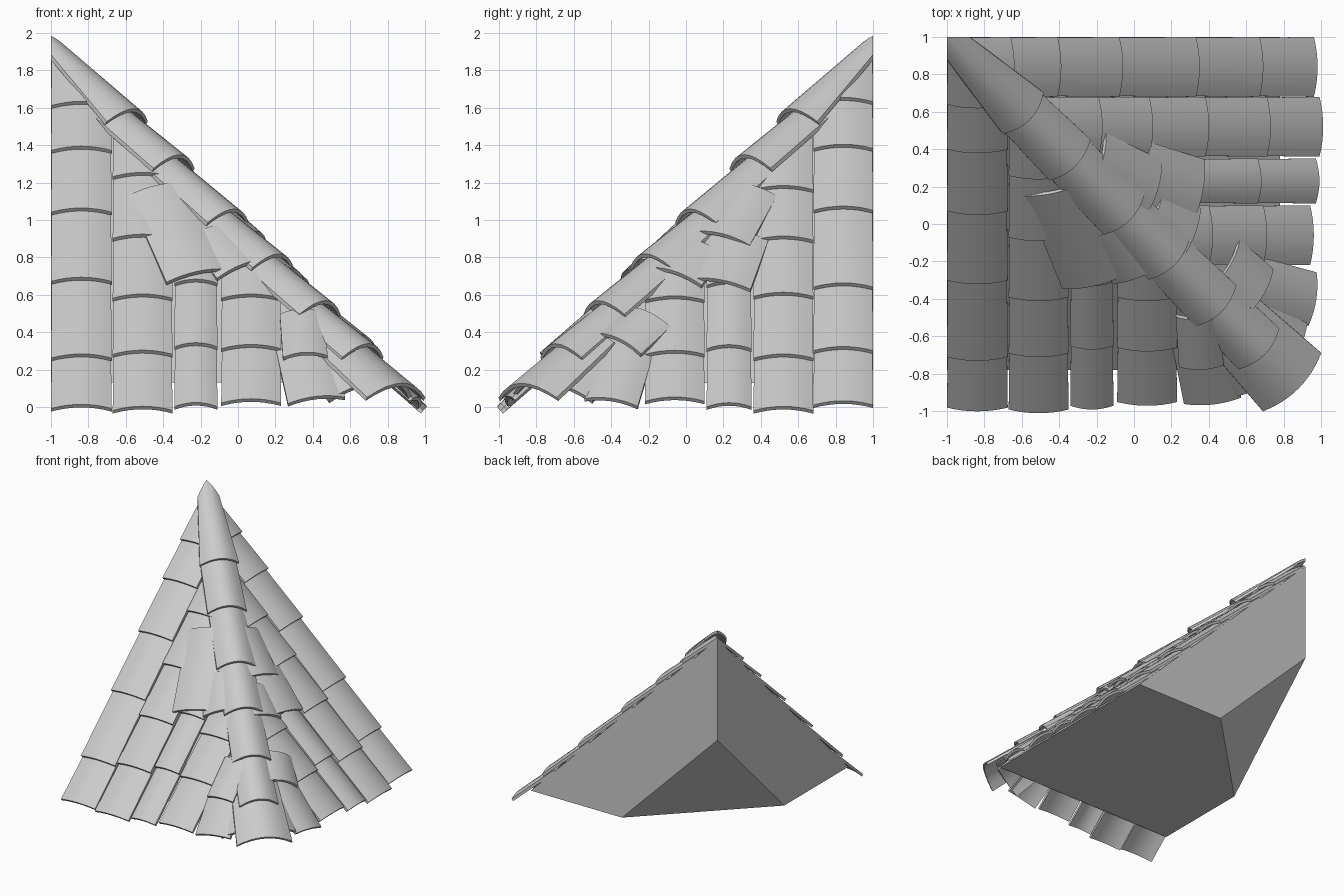
import bpy, bmesh
from mathutils import Vector as V

if "Cube" in bpy.data.objects:
    bpy.data.objects.remove(bpy.data.objects["Cube"])

C = 0.91            # roof planes: x + z = C (right side), -y + z = C (front side)
R2, R6 = 2 ** .5, 6 ** .5
THICK, SEG = 0.022, 8


def finish(name, bm):
    bmesh.ops.recalc_face_normals(bm, faces=bm.faces)
    me = bpy.data.meshes.new(name)
    bm.to_mesh(me)
    bm.free()
    ob = bpy.data.objects.new(name, me)
    bpy.context.collection.objects.link(ob)
    return ob


def tile(name, p0, p1, n, w0, w1, r0, r1, cuts):
    """Arched tile from p0 (upper end) to p1 (lower end); w widths, r arch rises."""
    across = (p1 - p0).cross(n).normalized()
    up = across.cross(p1 - p0).normalized()
    bm = bmesh.new()
    rings = []
    for p, w, r in ((p0, w0, r0), (p1, w1, r1)):
        ks = [2 * i / SEG - 1 for i in range(SEG + 1)]
        top = [p + across * k * w / 2 + up * r * (1 - k * k) for k in ks]
        low = [q - up * THICK for q in reversed(top)]
        rings.append([bm.verts.new(q) for q in top + low])
    a, b = rings
    m = len(a)
    for i in range(m):
        j = (i + 1) % m
        bm.faces.new((a[i], a[j], b[j], b[i]))
    for ring in rings:
        for i in range(SEG):
            bm.faces.new((ring[i], ring[i + 1], ring[m - 2 - i], ring[m - 1 - i]))
    # trim at the wall planes and along the hip
    for co, no in cuts:
        bmesh.ops.bisect_plane(bm, geom=bm.verts[:] + bm.edges[:] + bm.faces[:],
                               plane_co=co, plane_no=no, clear_outer=True)
        bmesh.ops.holes_fill(bm, edges=[e for e in bm.edges if e.is_boundary], sides=0)
    if not bm.faces:
        bm.free()
        return
    ob = finish(name, bm)
    bpy.context.view_layer.objects.active = ob
    ob.select_set(True)
    bpy.ops.object.shade_smooth_by_angle(angle=0.6)
    ob.select_set(False)


WALLS = [(V((-1, 0, 0)), V((-1, 0, 0))), (V((0, 1, 0)), V((0, 1, 0)))]


def slope_tile(side, a, b, w, h0=0.012, h1=0.045, rise=0.03):
    """a, b = (across, downhill) positions on the front or right slope."""
    if side == "front":
        n, hip = V((0, -1, 1)) / R2, V((1, 1, 0))
        at = lambda q: V((q[0], -q[1], C - q[1]))
    else:
        n, hip = V((1, 0, 1)) / R2, V((-1, -1, 0))
        at = lambda q: V((q[1], -q[0], C - q[1]))
    tile(side + "_roof_tile", at(a) + n * h0, at(b) + n * h1, n, w * .97, w,
         rise, rise, WALLS + [(V((0, 0, 0)), hip)])


# solid roof core with its inner corner cut away
bm = bmesh.new()
P, D, K, E, A, B, F = [bm.verts.new(c) for c in (
    (-1, 1, 1.91), (.78, 1, .13), (.78, -.78, .13), (-1, -.78, .13),
    (-1, 1, 1.04), (-.09, 1, .13), (-1, .09, .13))]
for f in ((P, K, D), (P, E, K), (P, D, B, A), (P, A, F, E), (A, B, F), (D, K, E, F, B)):
    bm.faces.new(f)
finish("roof_core", bm)

# straight tile columns: (left, right, lower lips)
columns = {
    "front": [(-1, -.675, (-.67, -.43, -.1, .27, .68, .95)),
              (-.67, -.35, (-.29, .04, .36, .66, .96)),
              (-.34, -.11, (.28, .62, .94)),
              (-.09, .23, (.36, .63, .92))],
    "right": [(-1, -.68, (-.69, -.44, -.11, .3, .64, .93)),
              (-.68, -.36, (-.22, .05, .35, .68, .96)),
              (-.35, -.11, (.29, .63, .94)),
              (-.1, .22, (.37, .66, .91))]}
for side, cols in columns.items():
    for l, r, lips in cols:
        u = (l + r) / 2
        start = l
        for lip in lips:
            slope_tile(side, (u, start), (u, lip), r - l)
            start = lip - .08

# turned tiles fanning out beside the hip: start, end, width, lift
turned = {
    "front": [((-.43, -.22), (-.22, .26), .34, .035), ((-.15, .0), (.02, .22), .3, .03),
              ((.34, .45), (.36, .7), .24, .045), ((.34, .55), (.42, .91), .31, .01),
              ((.45, .6), (.63, .85), .32, .0)],
    "right": [((-.35, -.22), (-.2, .06), .3, .035), ((-.28, .02), (-.18, .3), .34, .03),
              ((-.08, .08), (.05, .26), .3, .03), ((.19, .47), (.35, .63), .27, .045),
              ((.3, .58), (.4, .92), .29, .01), ((.45, .6), (.64, .85), .32, .0)]}
for side, items in turned.items():
    for a, b, w, lift in items:
        slope_tile(side, a, b, w, .015 + lift, .04 + lift)

# hip cap tiles running down the diagonal edge
n = V((1, -1, 2)) / R6
hip = lambda t, h: V((t, -t, C - t)) + n * h
start = -1.03
for i, lip in enumerate((-.6, -.35, -.06, .18, .43, .66)):
    first = i == 0
    tile("hip_tile", hip(start, .03 if first else -.02), hip(lip, .02), n,
         .14 if first else .28, .31, .03 if first else .075, .085, WALLS)
    start = lip - .05
tile("hip_end_tile", hip(.53, -.04), hip(.85, -.01), n, .37, .44, .08, .09, WALLS)
